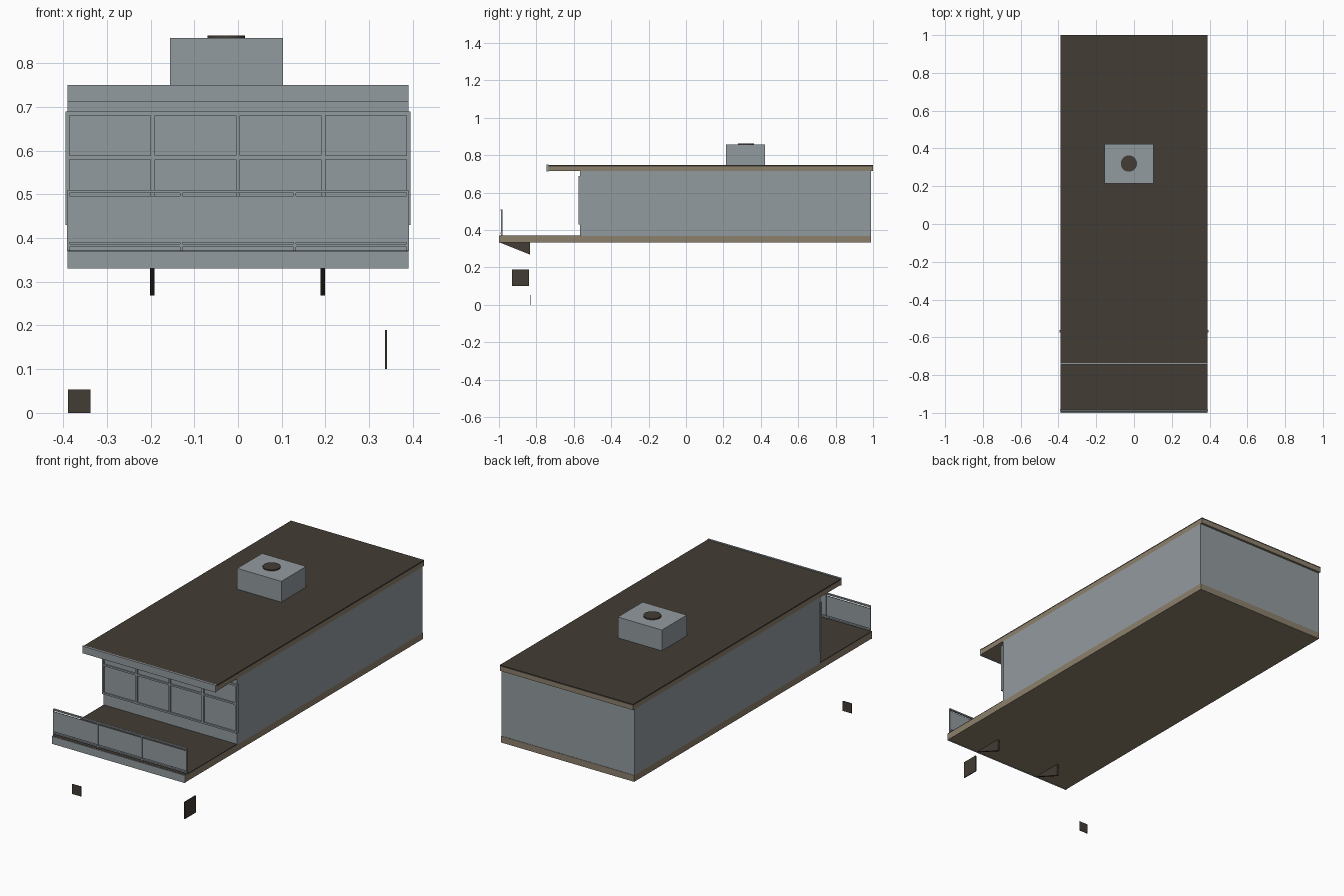
import bpy, bmesh

cube = bpy.data.objects.get("Cube")
if cube:
    bpy.data.objects.remove(cube, do_unlink=True)


def material(name, rgb):
    m = bpy.data.materials.new(name)
    m.use_nodes = True
    m.diffuse_color = (*rgb, 1)
    m.node_tree.nodes["Principled BSDF"].inputs["Base Color"].default_value = (*rgb, 1)
    return m


GREY = material("blue_grey", (0.29, 0.325, 0.345))
DARK = material("dark_brown", (0.055, 0.045, 0.035))
TAN = material("tan_wood", (0.26, 0.215, 0.15))


def finish(name, bm, mat):
    bmesh.ops.recalc_face_normals(bm, faces=bm.faces)
    mesh = bpy.data.meshes.new(name)
    bm.to_mesh(mesh)
    bm.free()
    mesh.materials.append(mat)
    ob = bpy.data.objects.new(name, mesh)
    bpy.context.collection.objects.link(ob)
    return ob


def add_box(bm, xs, ys, zs):
    """Add a box spanning the given ranges."""
    verts = bmesh.ops.create_cube(bm, size=1)["verts"]
    for v in verts:
        for i, (a, b) in enumerate((xs, ys, zs)):
            v.co[i] = a if v.co[i] < 0 else b


def box(name, mat, xs, ys, zs):
    bm = bmesh.new()
    add_box(bm, xs, ys, zs)
    return finish(name, bm, mat)


W = 0.39
FULL = (-W, W)

# Floor: timber slab, grey front edge, dark deck covering
box("floor_slab", TAN, FULL, (-0.996, 0.99), (0.333, 0.367))
box("floor_front_fascia", GREY, FULL, (-1.0, -0.996), (0.33, 0.37))
box("deck_covering", DARK, FULL, (-0.996, -0.56), (0.367, 0.371))

# Body of the building
box("walls", GREY, FULL, (-0.567, 0.988), (0.367, 0.716))

# Roof: timber slab, dark sheet, front fascia
box("roof_slab", TAN, FULL, (-0.735, 1.0), (0.716, 0.74))
box("roof_sheet", DARK, FULL, (-0.735, 1.0), (0.74, 0.747))
box("roof_front_fascia", GREY, FULL, (-0.745, -0.735), (0.712, 0.75))

# Front window grid, four bays by two rows
bm = bmesh.new()
F = 0.395
for i in range(5):
    x = (i - 2) * 0.195
    add_box(bm, (x - 0.005, x + 0.005), (-0.575, -0.56), (0.43, 0.685))
for z in (0.43, 0.58, 0.68):
    add_box(bm, (-F, F), (-0.574, -0.561), (z, z + 0.009))
finish("window_frame", bm, GREY)

# Balcony railing: posts, rails and three infill panels
bm = bmesh.new()
for i in range(4):
    x = (i - 1.5) * 0.259
    add_box(bm, (x - 0.003, x + 0.003), (-0.99, -0.982), (0.37, 0.508))
for z in (0.379, 0.503):
    add_box(bm, (-W, W), (-0.991, -0.981), (z, z + 0.007))
finish("railing_frame", bm, GREY)
for i, side in enumerate(("right", "middle", "left")):
    x = (i - 1) * 0.259
    box("railing_panel_" + side, GREY, (x - 0.127, x + 0.127),
        (-0.988, -0.984), (0.39, 0.496))

# Triangular brackets under the deck
for side, x in (("right", -0.196), ("left", 0.194)):
    bm = bmesh.new()
    profile = [(-0.995, 0.333), (-0.833, 0.333), (-0.833, 0.268)]
    face = bm.faces.new([bm.verts.new((x - 0.005, y, z)) for y, z in profile])
    ext = bmesh.ops.extrude_face_region(bm, geom=[face])["geom"]
    bmesh.ops.translate(bm, vec=(0.01, 0, 0),
                        verts=[g for g in ext if isinstance(g, bmesh.types.BMVert)])
    finish("deck_bracket_" + side, bm, DARK)

# Rooftop unit with round vent
box("rooftop_unit", GREY, (-0.155, 0.103), (0.215, 0.423), (0.747, 0.857))
bm = bmesh.new()
bmesh.ops.create_cone(bm, cap_ends=True, segments=24, radius1=0.043,
                      radius2=0.043, depth=0.008)
vent = finish("rooftop_vent", bm, DARK)
vent.location = (-0.027, 0.32, 0.859)

# Two loose plates below the deck
box("side_plate", DARK, (0.336, 0.341), (-0.93, -0.84), (0.1, 0.19))
box("front_plate", DARK, (-0.389, -0.337), (-0.831, -0.829), (0, 0.053))
